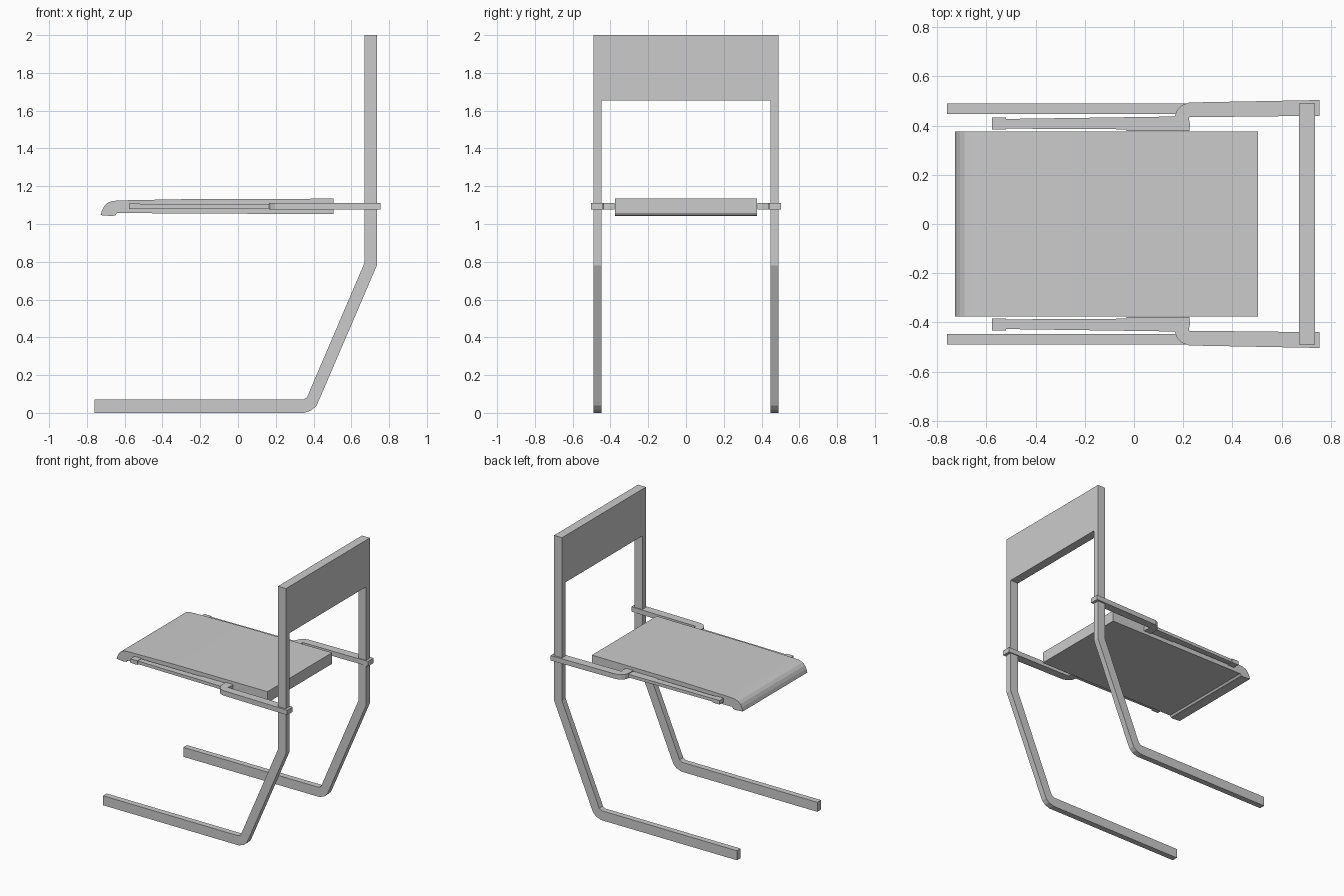
import bpy
import bmesh


def prism(name, pts, axis, lo, hi):
    """Extrude a closed 2D profile along y (xz profile) or z (xy profile)."""
    def place(p, d):
        return (p[0], d, p[1]) if axis == 'y' else (p[0], p[1], d)
    bm = bmesh.new()
    a = [bm.verts.new(place(p, lo)) for p in pts]
    b = [bm.verts.new(place(p, hi)) for p in pts]
    bm.faces.new(a)
    bm.faces.new(b[::-1])
    n = len(pts)
    for i in range(n):
        j = (i + 1) % n
        bm.faces.new((a[i], b[i], b[j], a[j]))
    bmesh.ops.recalc_face_normals(bm, faces=bm.faces)
    me = bpy.data.meshes.new(name)
    bm.to_mesh(me)
    bm.free()
    ob = bpy.data.objects.new(name, me)
    bpy.context.collection.objects.link(ob)
    return ob


def mirror_y(ob):
    m = ob.modifiers.new("mirror", 'MIRROR')
    m.use_axis = (False, True, False)
    m.use_mirror_merge = False


# Cantilever side frames: floor runner, sloped leg and back post
frame = [(-0.76, 0), (0.35, 0), (0.39, 0.014), (0.415, 0.038), (0.43, 0.07),
         (0.735, 0.78), (0.735, 1.655), (0.67, 1.655), (0.67, 0.795),
         (0.375, 0.105), (0.366, 0.083), (0.345, 0.07), (-0.76, 0.07)]
mirror_y(prism("side_frame", frame, 'y', 0.447, 0.49))

# Backrest panel across the posts
panel = [(0.67, 1.655), (0.735, 1.655), (0.735, 2.0), (0.67, 2.0)]
prism("backrest", panel, 'y', -0.49, 0.49)

# Seat cushion with rounded front lip
seat = [(0.505, 1.052), (0.505, 1.134), (-0.25, 1.132), (-0.62, 1.125),
        (-0.665, 1.122), (-0.69, 1.112), (-0.708, 1.095), (-0.72, 1.073),
        (-0.728, 1.047), (-0.67, 1.042), (-0.65, 1.045), (-0.64, 1.058),
        (-0.3, 1.056)]
prism("seat", seat, 'y', -0.377, 0.377)

# Seat brackets: thick rear arm that jogs inward around the post
arm = [(0.165, 0.378), (0.165, 0.437), (0.175, 0.462), (0.195, 0.483),
       (0.225, 0.494), (0.755, 0.504), (0.755, 0.44), (0.222, 0.434),
       (0.228, 0.405), (0.225, 0.378)]
mirror_y(prism("bracket_arm", arm, 'z', 1.076, 1.112))

# Slim rail along the seat side
rail = [(-0.53, 0.388), (-0.53, 0.427), (0.165, 0.437), (0.165, 0.378),
        (-0.03, 0.378), (-0.03, 0.385)]
mirror_y(prism("bracket_rail", rail, 'z', 1.083, 1.106))

# Small stop at the front end of the rail
stop = [(-0.577, 0.385), (-0.577, 0.433), (-0.52, 0.433), (-0.52, 0.385)]
mirror_y(prism("rail_stop", stop, 'z', 1.079, 1.109))
